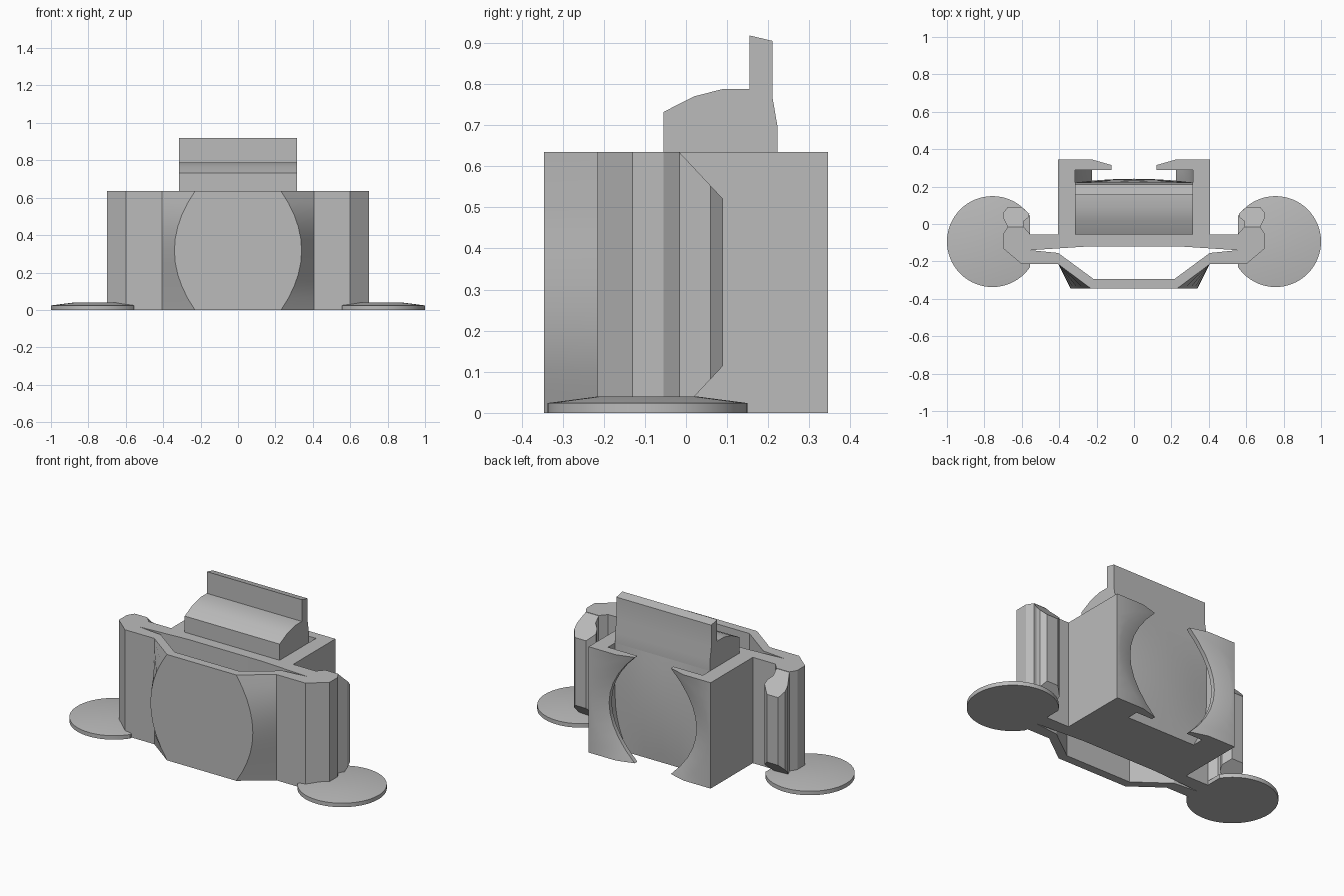
import bpy, bmesh, math

cube = bpy.data.objects.get("Cube")
if cube:
    bpy.data.objects.remove(cube, do_unlink=True)

H = 0.635
LEVELS = [H * i / 10 for i in range(11)]

grey = bpy.data.materials.new("plain grey")
grey.use_nodes = True
grey.diffuse_color = (0.5, 0.5, 0.5, 1)
grey.node_tree.nodes["Principled BSDF"].inputs["Base Color"].default_value = (0.5, 0.5, 0.5, 1)


def bulge(z):
    """1 at mid height, 0 at the top and bottom."""
    return 1 - (2 * z / H - 1) ** 2


def loft(name, sections):
    """Skin closed rings of points, cap both ends, mirror across x = 0."""
    bm = bmesh.new()
    rings = [[bm.verts.new(p) for p in s] for s in sections]
    n = len(rings[0])
    for a, b in zip(rings, rings[1:]):
        for i in range(n):
            j = (i + 1) % n
            bm.faces.new((a[i], a[j], b[j], b[i]))
    bm.faces.new(rings[0])
    bm.faces.new(rings[-1])
    # Open the centre plane so the halves join cleanly
    inner = [f for f in bm.faces if all(abs(v.co.x) < 1e-5 for v in f.verts)]
    bmesh.ops.recalc_face_normals(bm, faces=bm.faces)
    bmesh.ops.delete(bm, geom=inner, context='FACES')
    mesh = bpy.data.meshes.new(name)
    bm.to_mesh(mesh)
    bm.free()
    mesh.materials.append(grey)
    ob = bpy.data.objects.new(name, mesh)
    bpy.context.collection.objects.link(ob)
    mod = ob.modifiers.new("Mirror", 'MIRROR')
    mod.use_clip = True
    bpy.ops.object.select_all(action='DESELECT')
    ob.select_set(True)
    bpy.context.view_layer.objects.active = ob
    bpy.ops.object.shade_smooth_by_angle(angle=math.radians(22))
    return ob


# Hollow front shell with side arms
def shell(z):
    edge = 0.23 + 0.11 * bulge(z)
    pts = [(0, -0.345), (edge, -0.345), (0.405, -0.215), (0.6, -0.215),
           (0.7, -0.13), (0.7, -0.055), (0.675, -0.015), (0.59, -0.015),
           (0.555, -0.055), (0.405, -0.055), (0, -0.055), (0, -0.12),
           (0.245, -0.12), (0.555, -0.14), (0.405, -0.155), (0.215, -0.295), (0, -0.295)]
    return [(x, y, z) for x, y in pts]


loft("front_shell", [shell(z) for z in LEVELS])


# Side walls with hooked rear lips
def rail(z):
    b = bulge(z)
    outer = 0.225 + 0.16 * b
    tip = 0.12 + 0.17 * b
    pocket = 0.315 if z > H / 2 else 0.225 + 0.09 * b
    pts = [(0.405, -0.055), (0.405, 0.345), (outer, 0.345), (tip, 0.315),
           (tip, 0.29), (pocket, 0.29), (pocket, 0.2), (0.3, -0.055)]
    return [(x, y, z) for x, y in pts]


loft("side_rails", [rail(z) for z in LEVELS])


# Central block with a gently domed back
def block(z):
    back = [(x, 0.222 + 0.02 * bulge(z) * (1 - (x / 0.315) ** 2), z)
            for x in (0.315, 0.22, 0.12, 0)]
    return [(0, -0.055, z), (0.315, -0.055, z)] + back


loft("centre_block", [block(z) for z in LEVELS])

# Raised step and upright plate on the block
cap = [(-0.055, H), (-0.055, 0.732), (0.02, 0.77), (0.09, 0.788), (0.155, 0.788),
       (0.155, 0.918), (0.21, 0.905), (0.21, 0.77), (0.222, 0.7), (0.222, H)]
loft("top_plate", [[(x, y, z) for y, z in cap] for x in (0, 0.315)])

# Rounded clip ends with sloping top and bottom
knob = [(0.675, -0.017), (0.7, 0.035), (0.7, 0.06), (0.675, 0.09),
        (0.6, 0.09), (0.56, 0.055), (0.565, 0.035), (0.59, 0.015), (0.59, -0.017)]
loft("clip_ends", [[(x, y, (y + 0.017) * 1.07) for x, y in knob],
                   [(x, y, H - (y + 0.017) * 1.07) for x, y in knob]])


# Thin round feet, trimmed on the inner side
def ring(r, z):
    steps = [2 * math.pi * i / 64 for i in range(64)]
    return [(max(0.555, 0.757 + r * math.cos(a)), -0.094 + r * math.sin(a), z) for a in steps]


loft("round_feet", [ring(0.243, 0), ring(0.243, 0.024), ring(0.12, 0.04)])
